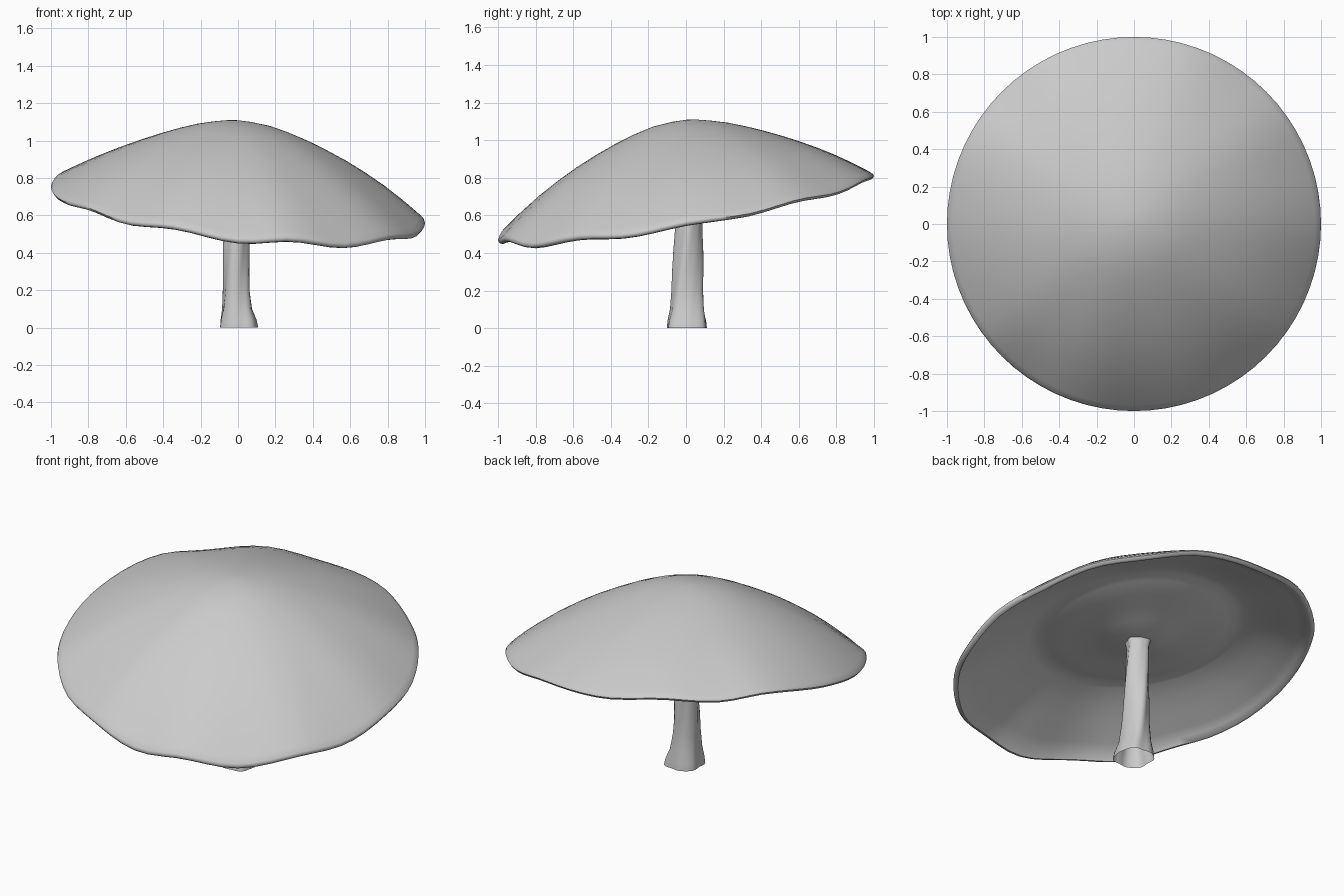
import bpy, bmesh, math

if "Cube" in bpy.data.objects:
    bpy.data.objects.remove(bpy.data.objects["Cube"])

SEG = 72
APEX = 1.11
# wavy height of the cap's lower lip by angle (degrees, z)
RIM = [(0, .545), (20, .595), (37, .67), (53, .705), (72, .775), (98, .80), (117, .84),
       (135, .82), (152, .83), (175, .755), (200, .665), (217, .625), (233, .55), (250, .525),
       (270, .45), (287, .46), (305, .425), (325, .47), (342, .48)]


def rim_height(deg):
    """Smooth periodic interpolation of the lip heights."""
    n = len(RIM)
    i = max(k for k in range(n) if RIM[k][0] <= deg % 360)
    a0, b = RIM[i][0], RIM[(i + 1) % n][0] + (360 if i == n - 1 else 0)
    t = (deg % 360 - a0) / (b - a0)
    p0, p1, p2, p3 = (RIM[(i + k) % n][1] for k in (-1, 0, 1, 2))
    return p1 + .5 * t * (p2 - p0 + t * (2*p0 - 5*p1 + 4*p2 - p3 + t * (3*(p1 - p2) + p3 - p0)))


def skin_rings(name, rings, angle, closed):
    """Bridge successive rings of points, optionally closing both ends."""
    bm = bmesh.new()
    loops = [[bm.verts.new(p) for p in ring] for ring in rings]
    for a, b in zip(loops, loops[1:]):
        n = len(a)
        for i in range(n):
            j = (i + 1) % n
            bm.faces.new((a[i], a[j], b[j], b[i]))
    if closed:
        bm.faces.new(loops[0])
        bm.faces.new(loops[-1])
    bmesh.ops.recalc_face_normals(bm, faces=bm.faces)
    mesh = bpy.data.meshes.new(name)
    bm.to_mesh(mesh)
    bm.free()
    obj = bpy.data.objects.new(name, mesh)
    bpy.context.collection.objects.link(obj)
    bpy.ops.object.select_all(action='DESELECT')
    obj.select_set(True)
    bpy.context.view_layer.objects.active = obj
    bpy.ops.object.shade_smooth_by_angle(angle=math.radians(angle))
    return obj


# cap: radius, share of the drop from apex to rim, depth below the upper skin
PROFILE = [(.03, .003, 0), (.1, .02, 0), (.2, .06, 0), (.3, .128, 0), (.4, .21, 0),
           (.5, .305, 0), (.6, .41, 0), (.7, .53, 0), (.8, .665, 0), (.9, .82, 0),
           (.97, .94, 0), (.995, .985, 0), (1, 1, .005), (.99, 1, .018), (.975, 1, .02),
           (.95, .91, .03), (.9, .82, .045), (.8, .665, .06), (.7, .53, .075), (.6, .41, .09),
           (.55, .357, .105), (.5, .305, .145), (.4, .21, .21), (.3, .128, .26),
           (.2, .06, .315), (.1, .02, .36), (.05, .005, .37)]
cap_rings = []
for r, drop, depth in PROFILE:
    ring = []
    for k in range(SEG):
        deg = 360 * k / SEG
        a = math.radians(deg)
        plain = .64 + .2 * math.cos(a - math.radians(120))
        w = min(1, r) ** 2          # ripples fade toward the crown
        edge = plain * (1 - w) + (rim_height(deg) + .02) * w
        z = APEX - drop * (APEX - edge) - depth
        shift = 1 - r               # crown sits slightly off centre
        ring.append((r * math.cos(a) - .03 * shift, r * math.sin(a) + .03 * shift, z))
    cap_rings.append(ring)
skin_rings("cap", cap_rings, 60, True)

# stem, open at the base: z, centre x, centre y, half width x, half width y, twist
STEM = [(0, .005, .005, .106, .11, 0), (.04, .003, .005, .1, .106, 2),
        (.1, -.004, .006, .082, .092, 8), (.2, -.008, .006, .071, .083, 18),
        (.3, -.01, .007, .068, .08, 28), (.4, -.01, .01, .067, .076, 38),
        (.5, -.01, .013, .067, .07, 48), (.6, -.012, .015, .065, .066, 56),
        (.7, -.015, .015, .06, .062, 62), (.76, -.015, .015, .075, .075, 66)]
stem_rings = []
for z, cx, cy, rx, ry, twist in STEM:
    ring = []
    for k in range(32):
        a = 2 * math.pi * k / 32
        # rounded, slightly squared section with twisted ridges
        bump = (1 + .06 * math.cos(4 * (a - math.radians(45 + twist)))
                + .03 * math.cos(7 * (a - math.radians(twist))))
        ring.append((cx + rx * bump * math.cos(a), cy + ry * bump * math.sin(a), z))
    stem_rings.append(ring)
skin_rings("stem", stem_rings, 50, False)
